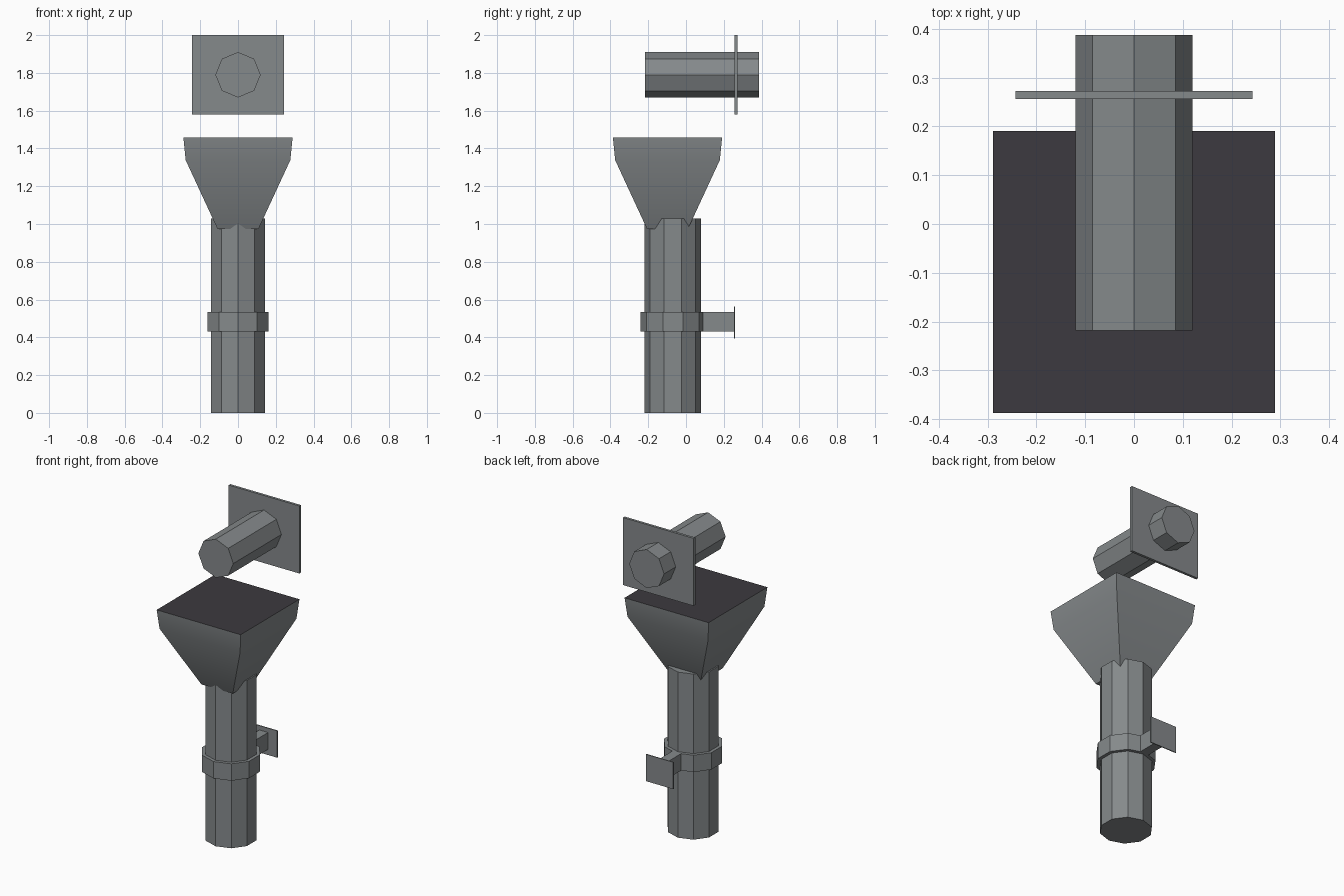
import bpy, bmesh, math
from mathutils import Matrix

if "Cube" in bpy.data.objects:
    bpy.data.objects.remove(bpy.data.objects["Cube"])


def material(name, rgb):
    m = bpy.data.materials.new(name)
    m.diffuse_color = (*rgb, 1)
    m.use_nodes = True
    m.node_tree.nodes["Principled BSDF"].inputs["Base Color"].default_value = m.diffuse_color
    return m


METAL = material("grey_metal", (0.235, 0.252, 0.26))
DARK = material("dark_opening", (0.046, 0.042, 0.050))


def finish(name, bm, mats=(METAL,)):
    bmesh.ops.recalc_face_normals(bm, faces=bm.faces)
    me = bpy.data.meshes.new(name)
    bm.to_mesh(me)
    bm.free()
    for m in mats:
        me.materials.append(m)
    ob = bpy.data.objects.new(name, me)
    bpy.context.collection.objects.link(ob)
    return ob


def box(name, x, y, z):
    bm = bmesh.new()
    size = [b - a for a, b in (x, y, z)]
    mid = [(a + b) / 2 for a, b in (x, y, z)]
    bmesh.ops.create_cube(bm, size=1, matrix=Matrix.Translation(mid) @ Matrix.Diagonal((*size, 1)))
    return finish(name, bm)


def loft(bm, rings):
    """Join matching rings of points into a capped solid; returns the last cap."""
    loops = [[bm.verts.new(p) for p in r] for r in rings]
    for a, b in zip(loops, loops[1:]):
        for i in range(len(a)):
            j = (i + 1) % len(a)
            bm.faces.new((a[i], a[j], b[j], b[i]))
    bm.faces.new(loops[0][::-1])
    return bm.faces.new(loops[-1])


def prism(name, sides, r, a, b, point):
    """Prism from a to b; point(u, v, t) maps the section into space."""
    bm = bmesh.new()
    ang = [2 * math.pi * i / sides for i in range(sides)]
    loft(bm, [[point(r * math.sin(k), r * math.cos(k), t) for k in ang] for t in (a, b)])
    return finish(name, bm)


# Downpipe and the clamp around it
def upright(u, v, t):
    return (u, v - 0.07, t)


prism("downpipe", 10, 0.15, 0.0, 1.03, upright)
prism("clamp_ring", 10, 0.171, 0.43, 0.535, upright)
box("clamp_arm", (-0.03, 0.03), (0.06, 0.255), (0.43, 0.535))
box("clamp_wall_plate", (-0.093, 0.093), (0.253, 0.259), (0.395, 0.562))

# Outlet pipe through its wall plate
prism("outlet_pipe", 8, 0.12, -0.218, 0.387, lambda u, v, t: (u, t, 1.79 + v))
box("outlet_wall_plate", (-0.243, 0.243), (0.256, 0.272), (1.58, 2.0))

# Collecting hopper with a dark inset opening on top
bm = bmesh.new()
CY = -0.098
rings = [[(sx * h, CY + sy * h, z) for sx, sy in ((-1, -1), (1, -1), (1, 1), (-1, 1))]
         for h, z in ((0.108, 0.973), (0.277, 1.338), (0.289, 1.457))]
top = loft(bm, rings)
bmesh.ops.inset_region(bm, faces=[top], thickness=0.037, use_even_offset=True)
top.material_index = 1
hopper = finish("hopper", bm, (METAL, DARK))
bpy.context.view_layer.objects.active = hopper
hopper.select_set(True)
bpy.ops.object.shade_smooth_by_angle(angle=math.radians(30))
